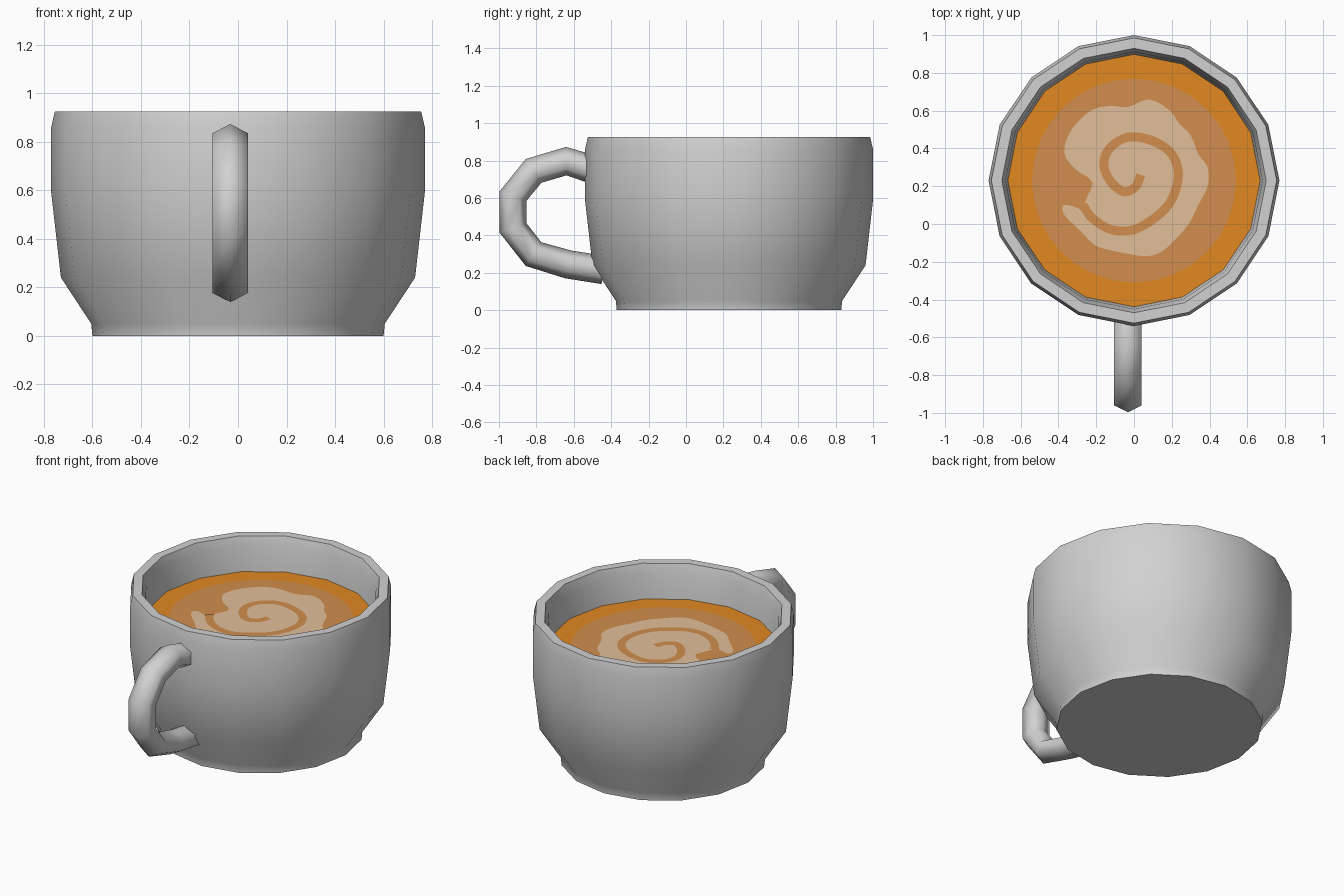
import bpy, bmesh, math
from mathutils import Vector

if "Cube" in bpy.data.objects:
    bpy.data.objects.remove(bpy.data.objects["Cube"])

CUP_Y = 0.23      # cup axis
SIDES = 16
SURF = 0.71       # height of the drink


def material(name, rgb):
    m = bpy.data.materials.new(name)
    m.diffuse_color = (*rgb, 1)
    m.use_nodes = True
    m.node_tree.nodes["Principled BSDF"].inputs["Base Color"].default_value = m.diffuse_color
    return m


china = material("white china", (0.64, 0.64, 0.64))
amber = material("amber edge", (0.75, 0.25, 0.015))
coffee = material("milky coffee", (0.64, 0.27, 0.075))
cream = material("pale foam", (0.76, 0.52, 0.32))


def finish(bm, name, mat, angle=None, fix=True):
    if fix:
        bmesh.ops.recalc_face_normals(bm, faces=bm.faces[:])
    me = bpy.data.meshes.new(name)
    bm.to_mesh(me)
    bm.free()
    me.materials.append(mat)
    ob = bpy.data.objects.new(name, me)
    bpy.context.collection.objects.link(ob)
    if angle:
        bpy.ops.object.select_all(action='DESELECT')
        ob.select_set(True)
        bpy.context.view_layer.objects.active = ob
        bpy.ops.object.shade_smooth_by_angle(angle=math.radians(angle))
    return ob


def skin(bm, rings):
    """Bridge equal rings of points and cap both ends."""
    vs = [[bm.verts.new(p) for p in r] for r in rings]
    n = len(vs[0])
    for a, b in zip(vs, vs[1:]):
        for i in range(n):
            j = (i + 1) % n
            bm.faces.new((a[i], a[j], b[j], b[i]))
    bm.faces.new(vs[0][::-1])
    bm.faces.new(vs[-1])


def circle(r, z, n=SIDES):
    return [(r * math.cos(2 * math.pi * i / n),
             CUP_Y + r * math.sin(2 * math.pi * i / n), z) for i in range(n)]


def plate(name, pts, mat):
    """Single upward facing painted sheet."""
    bm = bmesh.new()
    f = bm.faces.new([bm.verts.new(p) for p in pts])
    f.normal_update()
    if f.normal.z < 0:
        f.normal_flip()
    bmesh.ops.triangulate(bm, faces=[f])
    return finish(bm, name, mat, fix=False)


def smooth_path(pts, steps=4, closed=False):
    """Catmull-Rom curve through 2D points."""
    p = [Vector(q) for q in pts]
    p = [p[-1]] + p + p[:2] if closed else [p[0]] + p + [p[-1]]
    out = []
    for a, b, c, d in zip(p, p[1:], p[2:], p[3:]):
        for k in range(steps):
            t = k / steps
            out.append(0.5 * (2 * b + (c - a) * t + (2 * a - 5 * b + 4 * c - d) * t * t
                              + (3 * b - a - 3 * c + d) * t ** 3))
    return out if closed else out + [p[-1]]


# cup: outer wall, rim, inner wall
profile = [(0.60, 0), (0.605, 0.05), (0.73, 0.24), (0.77, 0.59), (0.77, 0.86),
           (0.755, 0.925), (0.70, 0.925), (0.68, 0.86), (0.668, SURF),
           (0.60, 0.25), (0.50, 0.09)]
bm = bmesh.new()
skin(bm, [circle(r, z) for r, z in profile])
finish(bm, "cup", china, 65)

# handle: six sided tube bent in the side plane
path = [Vector(p) for p in [(-0.49, 0.75), (-0.64, 0.797), (-0.815, 0.745), (-0.925, 0.61),
                            (-0.925, 0.44), (-0.815, 0.30), (-0.63, 0.245), (-0.44, 0.215)]]
rings = []
for i, p in enumerate(path):
    t = (path[min(i + 1, len(path) - 1)] - path[max(i - 1, 0)]).normalized()
    ring = []
    for k in range(6):
        a = k * math.pi / 3
        q = p + Vector((-t.y, t.x)) * 0.076 * math.cos(a)
        ring.append((-0.032 + 0.084 * math.sin(a), q.x, q.y))
    rings.append(ring)
bm = bmesh.new()
skin(bm, rings)
finish(bm, "handle", china, 65)

# drink: amber surface with a coffee disc on it
plate("drink_surface", circle(0.668, SURF), amber)
plate("coffee_disc", circle(0.54, SURF + 0.003, 32), coffee)

# foam: blob with a tail at lower left
foam = [(-0.37, 0.38), (-0.33, 0.50), (-0.23, 0.60), (-0.13, 0.625), (-0.03, 0.62),
        (0.08, 0.66), (0.19, 0.60), (0.24, 0.53), (0.30, 0.47), (0.34, 0.37), (0.39, 0.30),
        (0.39, 0.20), (0.34, 0.10), (0.29, 0.0), (0.21, -0.09), (0.14, -0.15),
        (0.05, -0.17), (-0.12, -0.14), (-0.21, -0.11), (-0.28, -0.04), (-0.37, 0.05),
        (-0.37, 0.10), (-0.29, 0.08), (-0.23, 0.02), (-0.26, 0.11), (-0.22, 0.22),
        (-0.31, 0.29)]
plate("foam_swirl", [(p.x, p.y, SURF + 0.006) for p in smooth_path(foam, 3, True)], cream)

# coffee line spiralling through the foam
line = smooth_path([(0.035, 0.26), (0.01, 0.20), (-0.05, 0.17), (-0.12, 0.22), (-0.16, 0.31),
                    (-0.13, 0.40), (-0.03, 0.46), (0.10, 0.44), (0.20, 0.37), (0.235, 0.26),
                    (0.20, 0.13), (0.12, 0.04), (0.0, -0.03), (-0.12, -0.03), (-0.22, 0.03),
                    (-0.27, 0.10)])
left, right = [], []
for i, p in enumerate(line):
    t = (line[min(i + 1, len(line) - 1)] - line[max(i - 1, 0)]).normalized()
    n = Vector((-t.y, t.x)) * 0.024
    left.append((*(p + n), SURF + 0.009))
    right.append((*(p - n), SURF + 0.009))
plate("coffee_spiral", left + right[::-1], coffee)
